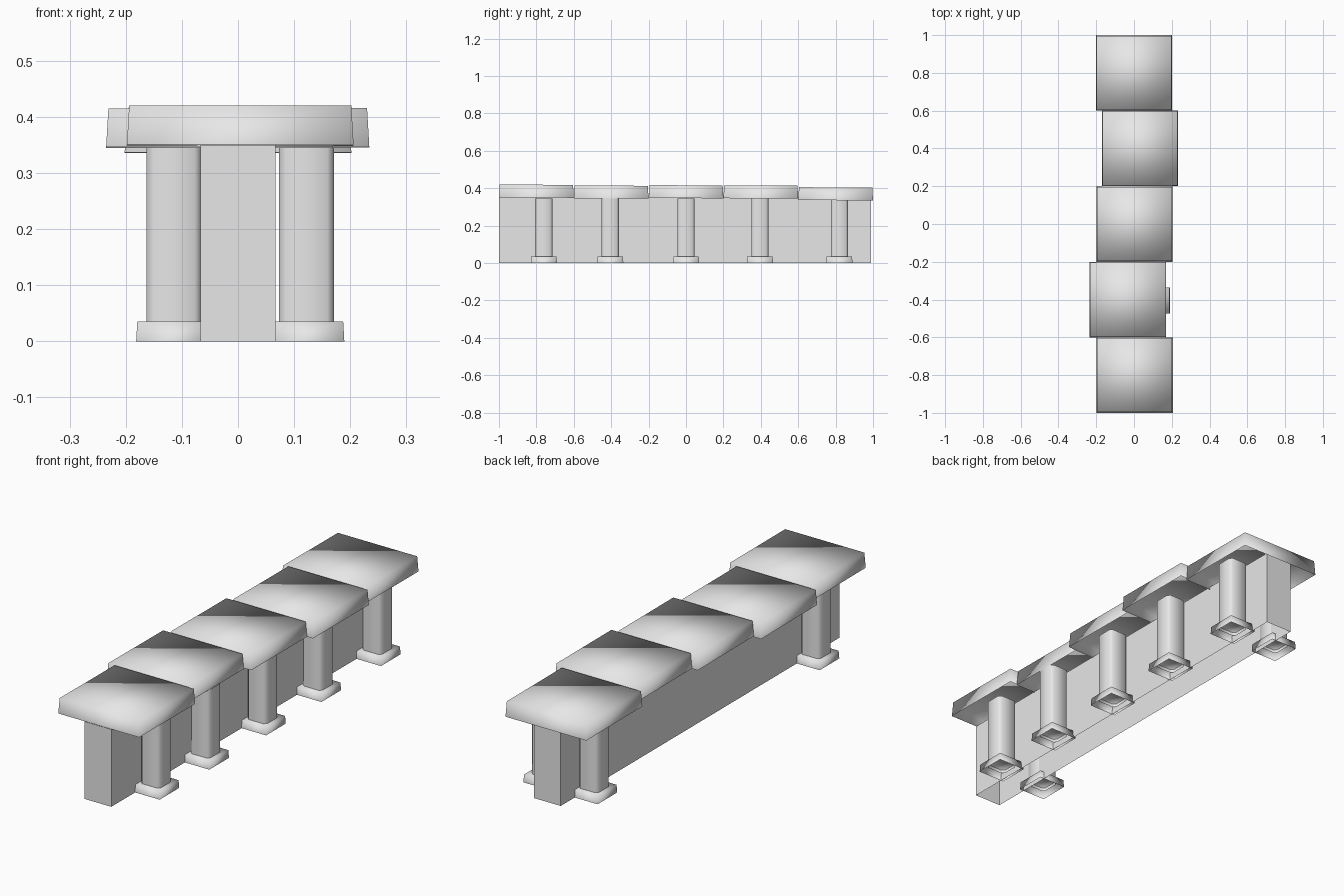
import bpy
import bmesh

cube = bpy.data.objects.get("Cube")
if cube:
    bpy.data.objects.remove(cube, do_unlink=True)

stone = bpy.data.materials.new("grey_stone")
stone.use_nodes = True
GREY = (0.8, 0.8, 0.8, 1)
stone.diffuse_color = GREY
stone.node_tree.nodes["Principled BSDF"].inputs["Base Color"].default_value = GREY


def shell(name, size, centre, z, taper=0.0, chamfer=0.0, capped=True, smooth=True, tilt=0.0):
    """Upright shell with an open underside, optional chamfered corners and tapered top."""
    hx, hy = size[0] / 2, size[1] / 2
    outline = []
    for sx, sy in ((-1, -1), (1, -1), (1, 1), (-1, 1)):
        if chamfer:
            pair = [(sx * hx, sy * (hy - chamfer)), (sx * (hx - chamfer), sy * hy)]
            outline += pair if sx * sy > 0 else pair[::-1]
        else:
            outline.append((sx * hx, sy * hy))
    bm = bmesh.new()
    rings = []
    for height, inset in ((z[0], 0.0), (z[1], taper)):
        rings.append([bm.verts.new((centre[0] + x * (1 - inset / hx),
                                    centre[1] + y * (1 - inset / hy),
                                    height + tilt * y)) for x, y in outline])
    low, high = rings
    n = len(low)
    for i in range(n):
        j = (i + 1) % n
        bm.faces.new((low[i], low[j], high[j], high[i]))
    if capped:
        bm.faces.new(high)
    for face in bm.faces:
        face.smooth = smooth
    mesh = bpy.data.meshes.new(name)
    bm.to_mesh(mesh)
    bm.free()
    mesh.materials.append(stone)
    obj = bpy.data.objects.new(name, mesh)
    bpy.context.collection.objects.link(obj)
    return obj


# Long core wall
shell("core_wall", (0.134, 1.99), (0, -0.005), (0, 0.35), capped=False, smooth=False)

# Coping slabs, each nudged sideways and in height: (x, underside z)
slabs = [(0.004, 0.35), (-0.033, 0.345), (0.003, 0.347), (0.032, 0.346), (0, 0.336)]
for i, (x, z) in enumerate(slabs):
    shell(f"coping_slab_{i + 1}", (0.404, 0.4), (x, -0.8 + 0.4 * i), (z, z + 0.069),
          taper=0.004, tilt=-0.004)

# Buttress pillars with square feet: five on the left, two on the right
left = [(0.122, y) for y in (-0.76, -0.405, 0, 0.395, 0.82)]
right = [(-0.114, y) for y in (-0.765, 0.82)]
for i, (x, y) in enumerate(left + right):
    shell(f"pillar_{i + 1}", (0.098, 0.092), (x, y), (0.02, 0.345), chamfer=0.012, capped=False)
    shell(f"pillar_foot_{i + 1}", (0.135, 0.14), (x, y), (0, 0.035), taper=0.002)
